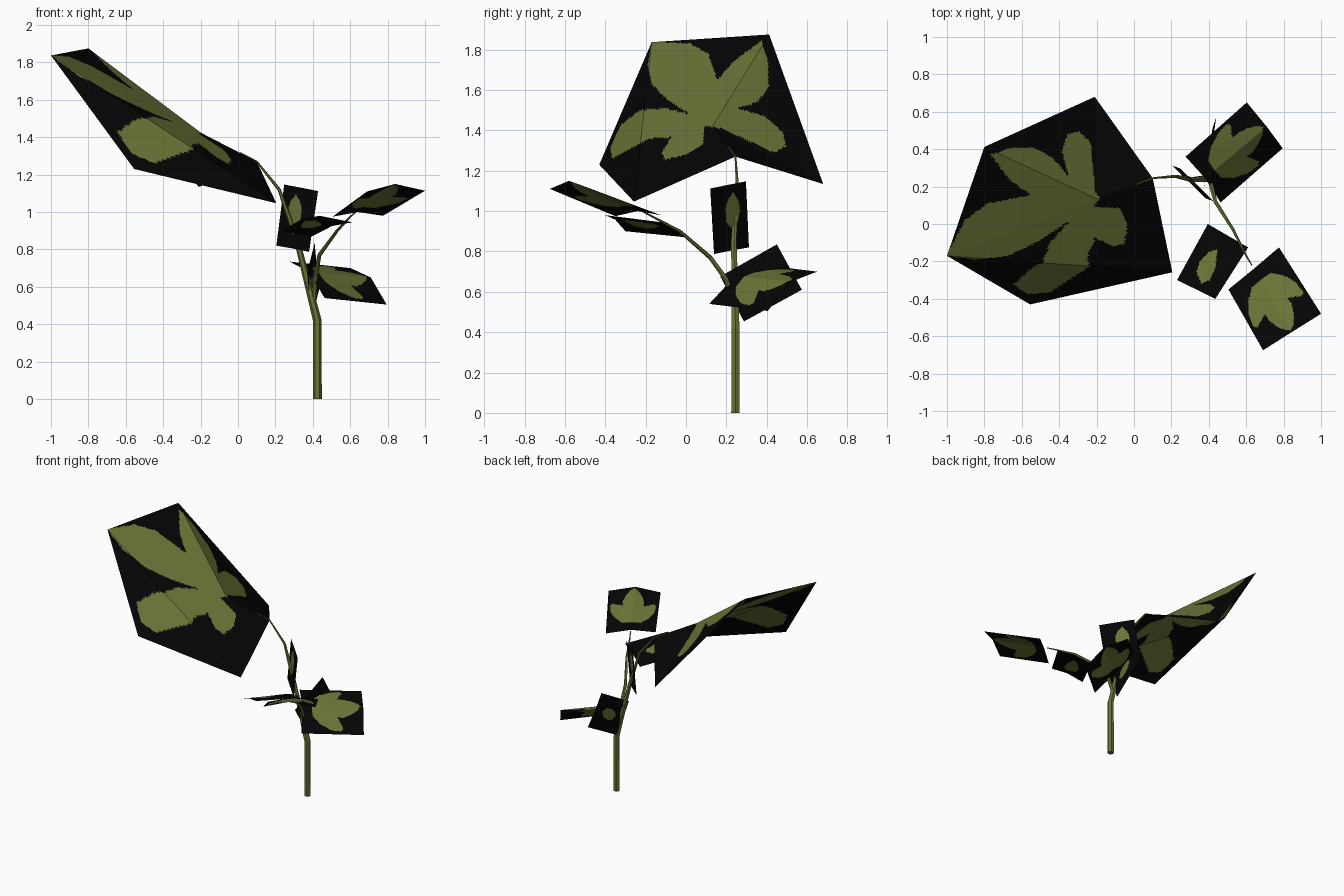
import bpy, bmesh, math
from mathutils import Vector

if "Cube" in bpy.data.objects:
    bpy.data.objects.remove(bpy.data.objects["Cube"])


def material(name, rgb):
    m = bpy.data.materials.new(name)
    m.diffuse_color = (*rgb, 1)
    m.use_nodes = True
    m.node_tree.nodes["Principled BSDF"].inputs["Base Color"].default_value = m.diffuse_color
    return m


BLACK = material("card_black", (0.0013, 0.0013, 0.0013))
GREEN = material("leaf_green", (0.147, 0.174, 0.037))


def finish(name, bm, mats):
    me = bpy.data.meshes.new(name)
    bm.to_mesh(me)
    bm.free()
    for m in mats:
        me.materials.append(m)
    ob = bpy.data.objects.new(name, me)
    bpy.context.collection.objects.link(ob)
    return ob


def stem(name, path, sides=6):
    """Tapered tube through (x, y, z, radius) points."""
    bm = bmesh.new()
    pts = [Vector(p[:3]) for p in path]
    rings = []
    for i, p in enumerate(pts):
        d = (pts[min(i + 1, len(pts) - 1)] - pts[max(i - 1, 0)]).normalized()
        u = d.cross(Vector((0, 1, 0.01))).normalized()
        v = d.cross(u)
        r = path[i][3]
        rings.append([bm.verts.new(p + r * (math.cos(a) * u + math.sin(a) * v))
                      for a in (2 * math.pi * k / sides for k in range(sides))])
    for a, b in zip(rings, rings[1:]):
        for k in range(sides):
            n = (k + 1) % sides
            bm.faces.new((a[k], a[n], b[n], b[k]))
    bm.faces.new(rings[0])
    bm.faces.new(rings[-1])
    bmesh.ops.recalc_face_normals(bm, faces=bm.faces)
    finish(name, bm, [GREEN])


def inside(x, y, poly):
    hit = False
    for (x1, y1), (x2, y2) in zip(poly, poly[1:] + poly[:1]):
        if (y1 > y) != (y2 > y) and x < (x2 - x1) * (y - y1) / (y2 - y1) + x1:
            hit = not hit
    return hit


def crown(rim):
    """Three-lobed outline laid over a card, seen from the top."""
    half = [(.5, .18), (.32, .19), (.17, .31), (.07, .48), (.05, .64), (.1, .68),
            (.2, .63), (.3, .59), (.29, .68), (.34, .81), (.42, .92), (.5, .97)]
    uv = half + [(1 - u, v) for u, v in half[-2:0:-1]]
    r, l, tl, tr = (Vector(rim[i][:2]) for i in (0, 2, 3, 5))
    return [tuple(l.lerp(r, u).lerp(tl.lerp(tr, u), v)) for u, v in uv]


def leaf(name, rim, axes, outline, cuts):
    """Folded card: rim is base right, base mid, base left, tip left, tip mid,
    tip right. Faces inside the outline (seen along one axis) become green."""
    bm = bmesh.new()
    vs = [bm.verts.new(p) for p in rim]
    vs.append(bm.verts.new(Vector(rim[1]).lerp(Vector(rim[4]), .27)))
    for tri in ((4, 5, 6), (5, 0, 6), (0, 1, 6), (1, 2, 6), (2, 4, 6), (2, 3, 4)):
        bm.faces.new([vs[k] for k in tri])
    bmesh.ops.recalc_face_normals(bm, faces=bm.faces)
    if sum(f.normal.z for f in bm.faces) < 0:
        bmesh.ops.reverse_faces(bm, faces=bm.faces)
    bmesh.ops.subdivide_edges(bm, edges=bm.edges[:], cuts=cuts, use_grid_fill=True)
    i, j = axes
    for f in bm.faces:
        m = f.calc_center_median()
        f.material_index = int(inside(m[i], m[j], outline))
    finish(name, bm, [BLACK, GREEN])


XY, YZ = (0, 1), (1, 2)

# Main stem and side branch
stem("main_stem", [(.424, .245, 0, .024), (.424, .245, .42, .023), (.312, .237, .86, .015),
                   (.22, .255, 1.12, .009), (.1, .245, 1.27, .005), (.01, .21, 1.318, .003)])
stem("side_branch", [(.405, .245, .52, .014), (.415, .2, .66, .013), (.435, .12, .77, .011),
                     (.53, -.03, .90, .008), (.60, -.17, .975, .005), (.63, -.22, 1.0, .003)])

# Large top leaf, five lobes
leaf("large_leaf",
     [(-.21, .68, 1.134), (.1, .245, 1.27), (.205, -.258, 1.047),
      (-.555, -.43, 1.23), (-1, -.17, 1.837), (-.8, .412, 1.875)], YZ,
     [(-.17, 1.84), (.02, 1.83), (.11, 1.78), (.155, 1.65), (.24, 1.745), (.375, 1.845),
      (.405, 1.745), (.41, 1.62), (.355, 1.54), (.255, 1.51), (.39, 1.47), (.48, 1.39),
      (.495, 1.32), (.44, 1.29), (.305, 1.35), (.18, 1.41), (.09, 1.42), (.085, 1.33),
      (0, 1.28), (-.105, 1.255), (-.12, 1.29), (-.075, 1.365), (-.18, 1.36), (-.275, 1.31),
      (-.365, 1.26), (-.375, 1.31), (-.325, 1.425), (-.23, 1.5), (-.105, 1.51), (.02, 1.48),
      (-.09, 1.55), (-.17, 1.63), (-.19, 1.725)], 50)

# Two medium leaves, three lobes
back_rim = [(.463, .115, .54), (.38, .245, .68), (.276, .36, .735),
            (.603, .65, .70), (.71, .52, .65), (.795, .405, .505)]
leaf("back_medium_leaf", back_rim, XY, crown(back_rim), 32)
front_rim = [(.505, -.35, .975), (.64, -.24, 1.0), (.775, -.125, .98),
             (1, -.48, 1.114), (.84, -.58, 1.15), (.69, -.675, 1.11)]
leaf("front_medium_leaf", front_rim, XY, crown(front_rim), 32)

# Three small leaves, plain ovals
leaf("front_small_leaf",
     [(.395, 0, .87), (.503, -.063, .925), (.61, -.125, .945),
      (.435, -.4, .98), (.333, -.35, .957), (.23, -.3, .90)], XY,
     [(.335, -.255), (.35, -.20), (.405, -.145), (.445, -.14), (.435, -.235),
      (.405, -.30), (.36, -.32)], 22)
leaf("upright_small_leaf",
     [(.205, .312, .82), (.293, .226, .805), (.38, .139, .787),
      (.428, .12, 1.112), (.338, .209, 1.13), (.247, .297, 1.147)], YZ,
     [(.23, .91), (.20, .95), (.195, 1.01), (.21, 1.06), (.235, 1.095), (.26, 1.05),
      (.268, 1.0), (.255, .94)], 22)
leaf("back_small_leaf",
     [(.37, .17, .676), (.38, .229, .565), (.40, .287, .453),
      (.44, .574, .61), (.42, .512, .722), (.41, .45, .835)], YZ,
     [(.30, .605), (.315, .65), (.36, .685), (.41, .70), (.44, .685), (.425, .64),
      (.385, .605), (.34, .59)], 22)
